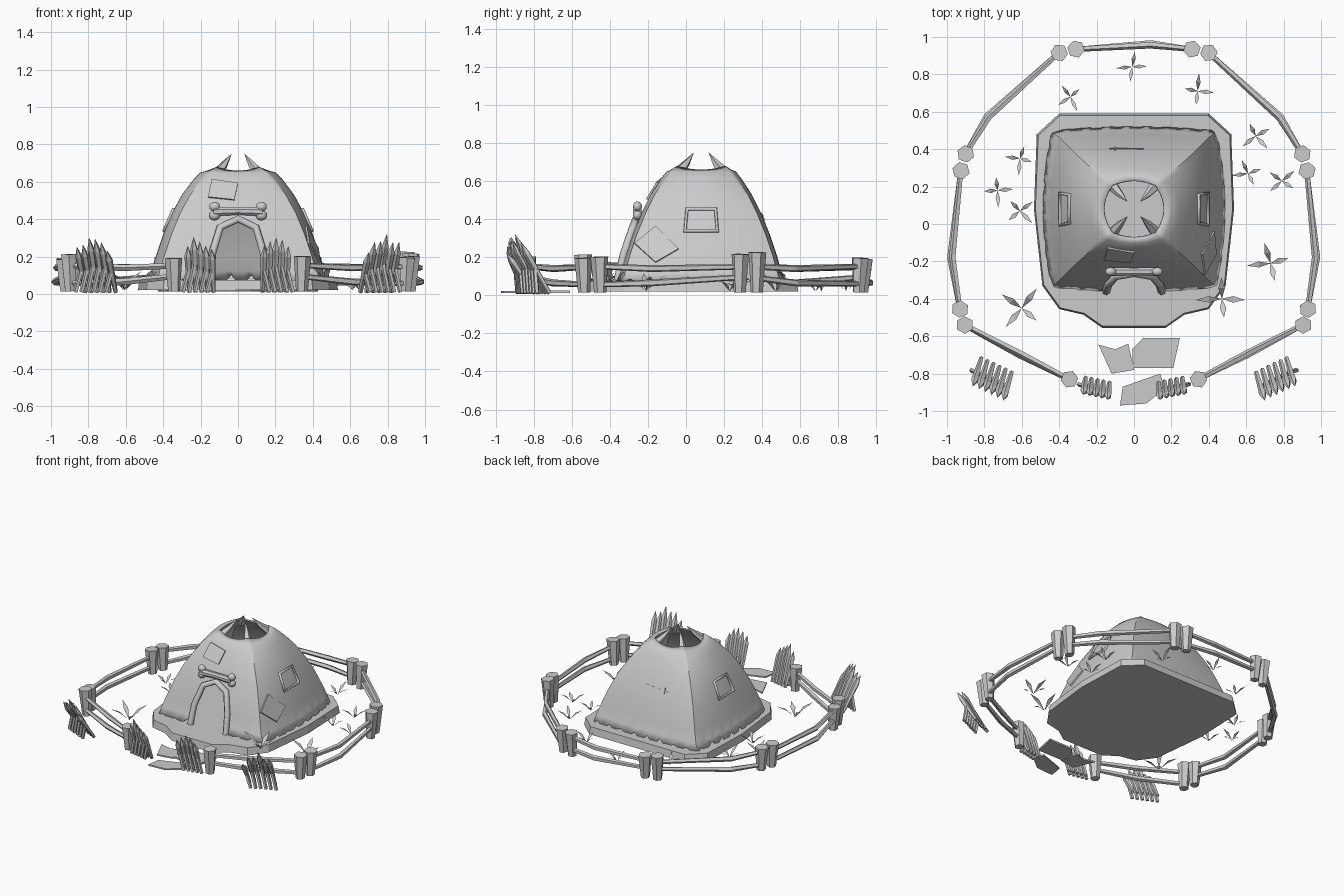
import bpy, bmesh, math, random
from mathutils import Vector as V

if "Cube" in bpy.data.objects:
    bpy.data.objects.remove(bpy.data.objects["Cube"])
random.seed(4)

def finish(bm, name, smooth=False):
    bmesh.ops.recalc_face_normals(bm, faces=bm.faces)
    me = bpy.data.meshes.new(name)
    bm.to_mesh(me)
    bm.free()
    ob = bpy.data.objects.new(name, me)
    bpy.context.collection.objects.link(ob)
    if smooth:
        bpy.context.view_layer.objects.active = ob
        ob.select_set(True)
        bpy.ops.object.shade_smooth_by_angle(angle=math.radians(35))
        ob.select_set(False)
    return ob

def loft(bm, rings):
    """Closed solid through a list of point rings."""
    vs = [[bm.verts.new(p) for p in r] for r in rings]
    n = len(vs[0])
    for a, b in zip(vs, vs[1:]):
        for i in range(n):
            bm.faces.new((a[i], a[(i+1) % n], b[(i+1) % n], b[i]))
    bm.faces.new(vs[0])
    bm.faces.new(vs[-1])

def stick(bm, pts, radii, n=6):
    """Tapered n-sided bar along a path."""
    pts = [V(p) for p in pts]
    q = (pts[-1] - pts[0]).to_track_quat('Z', 'Y')
    ring = [V((math.cos(math.tau*i/n + math.pi/n), math.sin(math.tau*i/n + math.pi/n), 0)) for i in range(n)]
    loft(bm, [[p + q @ (c*r) for c in ring] for p, r in zip(pts, radii)])

def tube(name, pts, r, closed=False):
    cu = bpy.data.curves.new(name, 'CURVE')
    cu.dimensions = '3D'
    cu.bevel_depth, cu.bevel_resolution, cu.use_fill_caps = r, 1, True
    s = cu.splines.new('POLY')
    s.points.add(len(pts) - 1)
    for p, c in zip(s.points, pts):
        p.co = (*c, 1)
    s.use_cyclic_u = closed
    bpy.context.collection.objects.link(bpy.data.objects.new(name, cu))

def slab(name, pts, z0, z1, inset=1.0):
    bm = bmesh.new()
    loft(bm, [[(x, y, z0) for x, y in pts], [(x*inset, y*inset, z1) for x, y in pts]])
    return finish(bm, name)

# Platform under the tent
half = [(0.17, -0.555), (0.27, -0.485), (0.40, -0.455), (0.49, -0.33), (0.535, 0.08), (0.52, 0.48), (0.40, 0.59)]
slab("platform", half + [(-x, y) for x, y in reversed(half)], 0.02, 0.075, 0.985)

# Tent: bowed four-sided dome, open at the top
ZS = [0.09, 0.20, 0.32, 0.43, 0.53, 0.61, 0.65, 0.68]
MX = [0.475, 0.44, 0.40, 0.355, 0.30, 0.24, 0.20, 0.16]
MY = [0.43, 0.40, 0.36, 0.315, 0.265, 0.213, 0.182, 0.152]
CY = 0.08

def interp(tab, z):
    z = max(ZS[0], min(ZS[-1], z))
    for i in range(len(ZS) - 1):
        if z <= ZS[i+1]:
            return tab[i] + (tab[i+1] - tab[i])*(z - ZS[i])/(ZS[i+1] - ZS[i])

def wall(side, u, z, off=0.0):
    """Point on a tent wall; u runs along the wall. 0 front, 1 right, 2 back, 3 left."""
    cx, cy = interp(MX, z) - 0.045, interp(MY, z) - 0.022
    if side % 2 == 0:
        s = -1 if side == 0 else 1
        return V((u, CY + s*(cy + 0.022*(1 - (u/cx)**2) + off), z + off*0.5))
    s = 1 if side == 1 else -1
    return V((s*(cx + 0.045*(1 - ((u - CY)/cy)**2) + off), u, z + off*0.5))

N = 24
bm = bmesh.new()
rows = []
for j, z in enumerate([None] + ZS):
    hem = z is None              # ragged hem row
    z = ZS[0] if hem else z + (0.035 if j == 1 else 0)
    cx, cy = interp(MX, z) - 0.045, interp(MY, z) - 0.022
    row = []
    for side in range(4):
        for k in range(N):
            t = (-1 + 2*k/N) * (1 if side < 2 else -1)
            p = wall(side, t*cx if side % 2 == 0 else CY + t*cy, z, 0.012 if hem else 0)
            if hem:
                p.z = random.uniform(0.085, 0.11) if k % 3 == 1 else random.uniform(0.06, 0.08)
            if j == len(ZS):
                p.z -= 0.02*(1 - t*t)
            row.append(bm.verts.new(p))
    rows.append(row)
for a, b in zip(rows, rows[1:]):
    for i in range(4*N):
        bm.faces.new((a[i], a[(i+1) % (4*N)], b[(i+1) % (4*N)], b[i]))
tent = finish(bm, "tent", True)
tent.modifiers.new("thickness", 'SOLIDIFY').thickness = 0.01

# Doorway cut and its frame
arch = [(-0.14, 0.03), (-0.13, 0.20), (-0.09, 0.34), (0, 0.385), (0.09, 0.34), (0.13, 0.20), (0.14, 0.03)]
bm = bmesh.new()
loft(bm, [[(x, y, z) for x, z in arch] for y in (-0.6, 0.0)])
cut = finish(bm, "door_cutter")
cut.hide_render = True
cut.hide_set(True)
mod = tent.modifiers.new("door", 'BOOLEAN')
mod.object, mod.solver = cut, 'EXACT'
tube("door_frame", [wall(0, x*1.06, z + (0.01 if z > 0.1 else 0.04), 0.012) for x, z in arch], 0.022)

# Sewn patches and side windows
def patch(name, side, pts, off=0.01):
    bm = bmesh.new()
    loft(bm, [[wall(side, u, z, o) for u, z in pts] for o in (-0.005, off)])
    finish(bm, name)

patch("front_patch", 0, [(-0.16, 0.515), (-0.02, 0.50), (0.0, 0.59), (-0.14, 0.61)])
patch("right_patch", 1, [(-0.27, 0.27), (-0.16, 0.17), (-0.04, 0.24), (-0.16, 0.36)])
patch("back_seam", 2, [(-0.13, 0.405), (0.05, 0.415), (0.05, 0.42), (-0.13, 0.41)], 0.006)
patch("back_stitch", 2, [(-0.105, 0.39), (-0.095, 0.39), (-0.095, 0.43), (-0.105, 0.43)], 0.006)
for side, label in ((1, "right"), (3, "left")):
    quad = [(-0.005, 0.335), (0.165, 0.335), (0.155, 0.45), (0.005, 0.45)]
    tube(label + "_window_frame", [wall(side, u, z, 0.004) for u, z in quad], 0.011, True)

# Bone above the door
bm = bmesh.new()
by = -0.255
stick(bm, [(-0.13, by, 0.44), (0, by, 0.443), (0.13, by, 0.44)], [0.026, 0.022, 0.026], 8)
for x in (-0.125, 0.125):
    for z in (0.42, 0.466):
        r = bmesh.ops.create_icosphere(bm, subdivisions=2, radius=0.03)
        bmesh.ops.scale(bm, verts=r['verts'], vec=(1, 0.8, 0.9))
        bmesh.ops.translate(bm, verts=r['verts'], vec=(x, by, z))
finish(bm, "bone", True)

# Horns leaning in over the smoke hole
bm = bmesh.new()
for sx in (-1, 1):
    for sy in (-1, 1):
        stick(bm, [(sx*0.11, CY + sy*0.12, 0.645), (sx*0.075, CY + sy*0.08, 0.69), (sx*0.035, CY + sy*0.04, 0.748)],
              [0.03, 0.02, 0.001], 5)
finish(bm, "horns")

# Fence: each section has two posts and two bowed rails
sections = [((-0.31, 0.935), (0.31, 0.935), (0.09, 0.967))]
for s in (-1, 1):
    sections += [((s*0.40, 0.915), (s*0.90, 0.375), (s*0.785, 0.575)),
                 ((s*0.925, 0.285), (s*0.93, -0.455), (s*0.98, -0.18)),
                 ((s*0.905, -0.54), (s*0.345, -0.83), (s*0.61, -0.70))]
posts, rails = bmesh.new(), bmesh.new()
for a, b, m in sections:
    for x, y in (a, b):
        h = random.uniform(0.185, 0.225)
        stick(posts, [(x*0.99, y*0.99, 0.015), (x, y, h)], [0.032, 0.047])
    for z, o in ((0.075, 1.0), (0.15, 0.99)):
        dz = random.uniform(-0.02, 0.02)
        stick(rails, [(*a, z + dz), (m[0]*o, m[1]*o, z - 0.01), (*b, z - dz)], [0.015, 0.019, 0.015], 5)
finish(posts, "fence_posts")
finish(rails, "fence_rails")

# Sharpened stake barricades with short braces
bm = bmesh.new()
for s in (-1, 1):
    for c, along, lean, n, gap in (((0.735, -0.755), V((0.9, 0.42, 0)), V((0.045, -0.15, 0)), 6, 0.036),
                                   ((0.195, -0.835), V((0.97, 0.2, 0)), V((0.01, -0.09, 0)), 5, 0.033)):
        for k in range(n):
            foot = V((*c, 0.01)) + along*gap*(k - (n - 1)/2)
            h = 0.29 - 0.02*abs(k - n/2) + random.uniform(-0.02, 0.02)
            tip = foot + lean + V((0, 0, h))
            fl = lambda v: (s*v.x, v.y, v.z)
            stick(bm, [fl(foot), fl(foot.lerp(tip, 0.78)), fl(tip)], [0.012, 0.02, 0.001], 5)
            stick(bm, [fl(foot + lean*0.5 + V((0.03, 0.01, 0))), fl(foot.lerp(tip, 0.5))], [0.013, 0.013], 5)
finish(bm, "stake_barricades")

# Stepping stones
slab("stone_left", [(-.19, -.645), (-.12, -.80), (0, -.78), (-.03, -.64), (-.10, -.67)], 0.012, 0.022)
slab("stone_right", [(-.01, -.67), (-.005, -.77), (.21, -.77), (.245, -.61), (.05, -.61)], 0.012, 0.025)
slab("stone_front", [(-.075, -.97), (.065, -.96), (.165, -.88), (.14, -.80), (-.06, -.87)], 0.012, 0.022)

# Grass tufts: four slim curved blades each
bm = bmesh.new()
for x, y, r, a0 in ((-.01, .84, .075, 1.5), (-.34, .68, .075, 2.1), (.34, .71, .085, 1.3), (-.61, .35, .08, 1.4),
                    (-.73, .18, .085, 1.5), (-.61, .07, .085, 2.2), (.65, .47, .09, 2.2), (.61, .27, .08, 1.9),
                    (.79, .23, .085, 2.4), (.73, -.21, .115, 1.7), (-.60, -.45, .12, 1.0), (.47, -.40, .125, 1.6)):
    base = 0.07 if r > 0.12 else 0.02
    for k in range(4):
        a = a0 + k*math.pi/2 + random.uniform(-0.2, 0.2)
        d, w = V((math.cos(a), math.sin(a), 0)), V((-math.sin(a), math.cos(a), 0))*r*0.14
        L = r*random.uniform(0.8, 1.15)
        o = V((x, y, base))
        mid = o + d*L*0.5 + V((0, 0, L*0.5))
        vs = [bm.verts.new(p) for p in (o, mid + w, o + d*L + V((0, 0, L*0.75)), mid - w)]
        bm.faces.new((vs[0], vs[1], vs[3]))
        bm.faces.new((vs[1], vs[2], vs[3]))
finish(bm, "grass_tufts")
